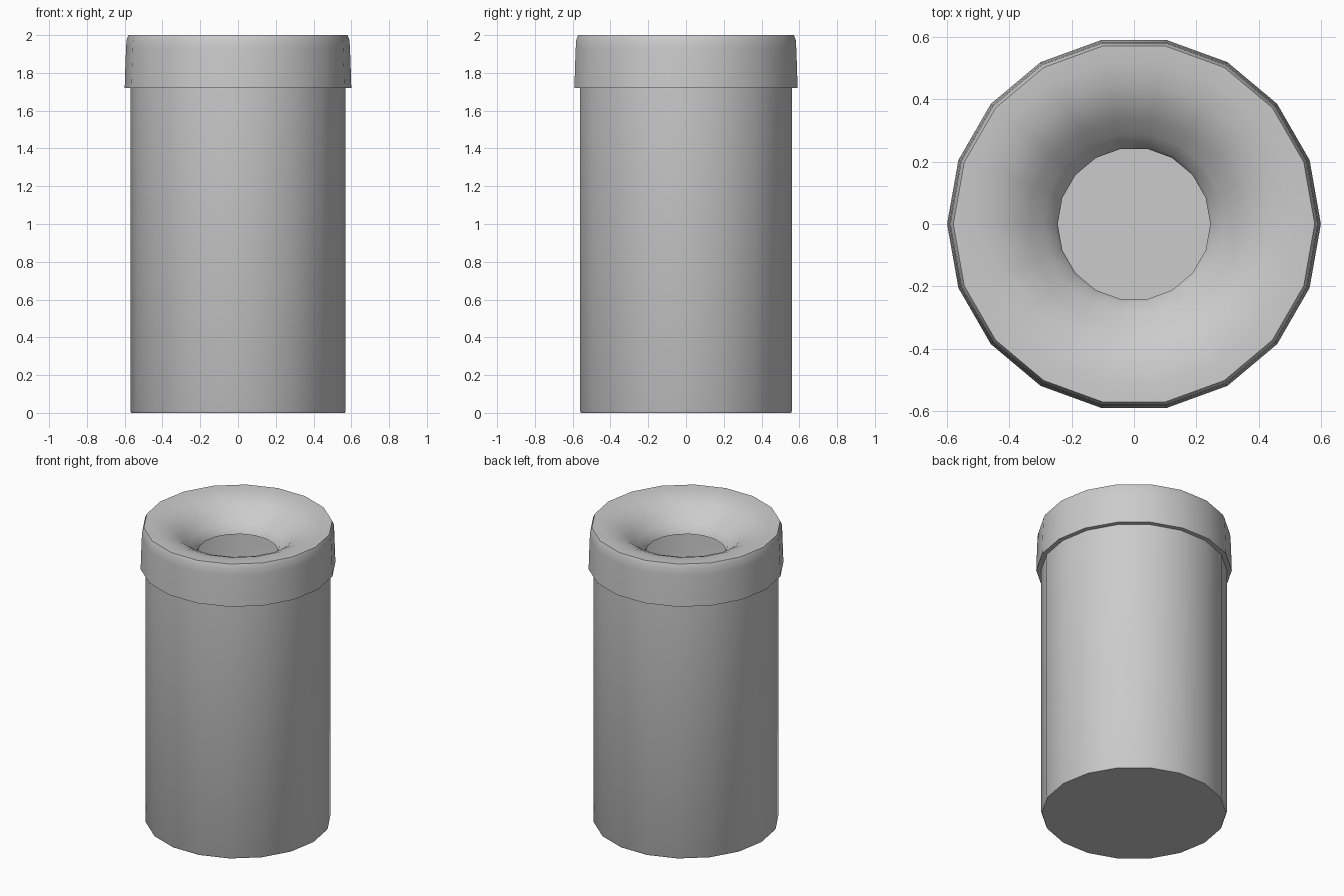
import bpy, bmesh, math

if "Cube" in bpy.data.objects:
    bpy.data.objects.remove(bpy.data.objects["Cube"])

SIDES = 18


def lathe(name, profile, cap_start=False):
    """Revolve (radius, z) points around z."""
    bm = bmesh.new()
    rings = []
    for r, z in profile:
        rings.append([bm.verts.new((r * math.cos(math.tau * i / SIDES),
                                    r * math.sin(math.tau * i / SIDES), z))
                      for i in range(SIDES)])
    for a, b in zip(rings, rings[1:]):
        for i in range(SIDES):
            j = (i + 1) % SIDES
            bm.faces.new((a[i], a[j], b[j], b[i]))
    if cap_start:
        bm.faces.new(rings[0][::-1])
    mesh = bpy.data.meshes.new(name)
    bm.to_mesh(mesh)
    bm.free()
    obj = bpy.data.objects.new(name, mesh)
    bpy.context.collection.objects.link(obj)
    bpy.ops.object.select_all(action='DESELECT')
    obj.select_set(True)
    bpy.context.view_layer.objects.active = obj
    bpy.ops.object.shade_smooth_by_angle(angle=math.radians(35))
    return obj


# Hollow bin body with closed base
lathe("bin_body", [(0.565, 0), (0.57, 0.01), (0.57, 1.82)], cap_start=True)

# Lid: under-lip, skirt, rounded rim, and funnel opening into the bin
lathe("funnel_lid", [
    (0.57, 1.72), (0.60, 1.72), (0.597, 1.82), (0.593, 1.93), (0.59, 1.975),
    (0.58, 2.0), (0.52, 1.998), (0.45, 1.985), (0.39, 1.96), (0.34, 1.925),
    (0.29, 1.88), (0.255, 1.845), (0.245, 1.82)])
